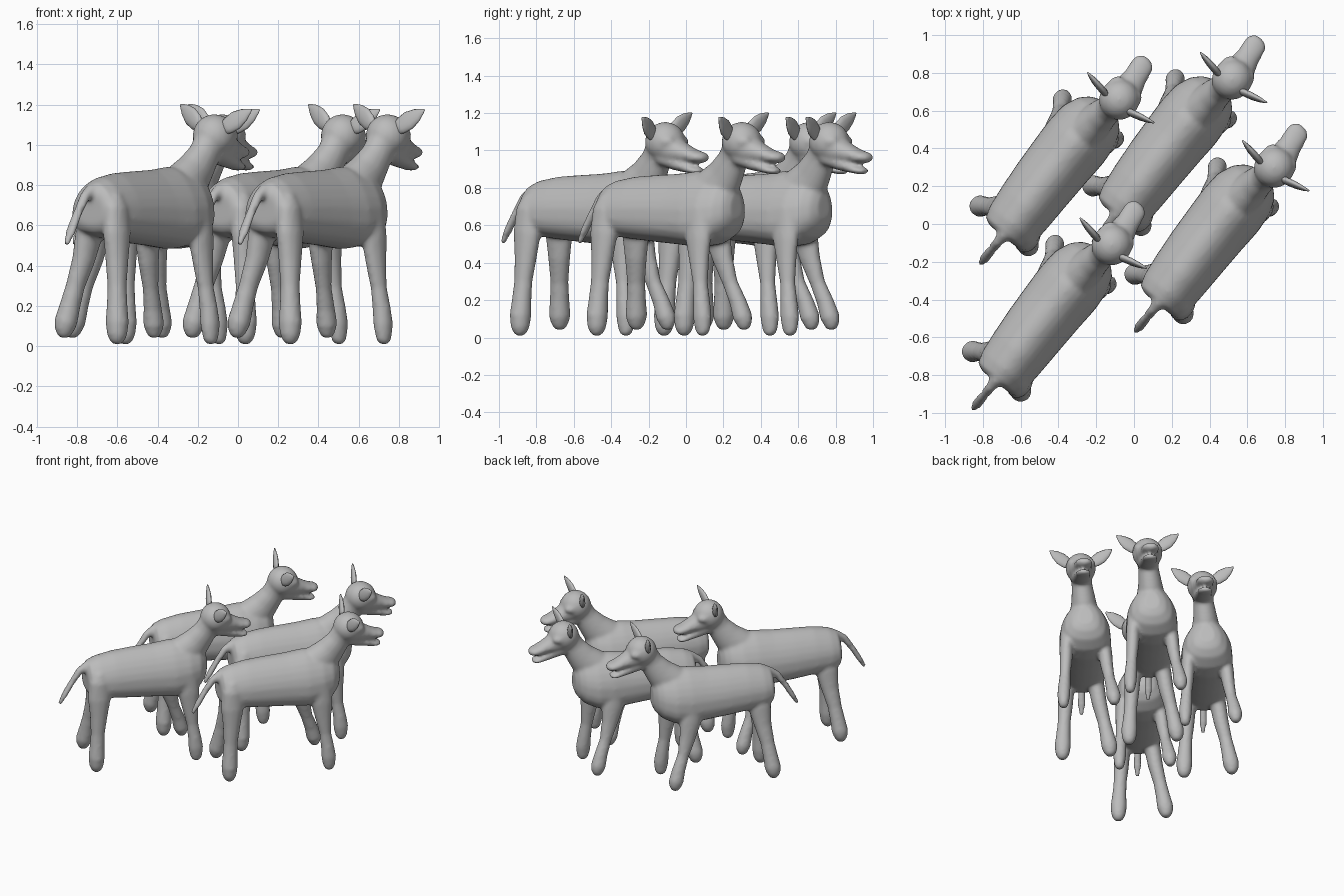
import bpy, bmesh, math
from mathutils import Vector, Matrix

if "Cube" in bpy.data.objects:
    bpy.data.objects.remove(bpy.data.objects["Cube"])

hide = bpy.data.materials.new("grey hide")
hide.diffuse_color = (0.5, 0.5, 0.5, 1)
hide.use_nodes = True
hide.node_tree.nodes["Principled BSDF"].inputs["Base Color"].default_value = hide.diffuse_color

# Local frame of one animal: x forward, y to its left, z up


def loft(bm, pts, vertical=False, n=24, egg=0.0):
    """Closed skin through (x, y, z, half width, half height) rings."""
    P = [Vector(p[:3]) for p in pts]
    rings = []
    for i, p in enumerate(pts):
        t = P[min(i + 1, len(P) - 1)] - P[max(i - 1, 0)]
        if vertical:
            t = Vector((1, 0, 0))
        t.normalize()
        side = Vector((0, 1, 0))
        side = (side - t * side.dot(t)).normalized()
        up = t.cross(side)
        ring = []
        for k in range(n):
            a = 2 * math.pi * k / n
            c, s = math.cos(a), math.sin(a)
            w = p[3] * (1 - egg * s)
            if egg and s < 0:  # flatter belly
                s = -abs(s) ** .75
            ring.append(bm.verts.new(P[i] + side * w * c + up * p[4] * s))
        rings.append(ring)
    skin(bm, rings)


def skin(bm, rings):
    n = len(rings[0])
    for r, s in zip(rings, rings[1:]):
        for k in range(n):
            bm.faces.new((r[k], r[(k + 1) % n], s[(k + 1) % n], s[k]))
    bm.faces.new(rings[0][::-1])
    bm.faces.new(rings[-1])


def ball(bm, centre, radii, rot=None):
    m = Matrix.Translation(centre) @ (rot or Matrix()) @ Matrix.Diagonal((*radii, 1))
    bmesh.ops.create_uvsphere(bm, u_segments=20, v_segments=12, radius=1, matrix=m)


def leg(bm, top, foot, rings):
    """Leg from body to hoof; rings are (fraction to foot, z, half width, half length)."""
    loft(bm, [(top[0] + (foot[0] - top[0]) * f, top[1] + (foot[1] - top[1]) * f, z, w, l)
              for f, z, w, l in rings])


def finish(name, bm):
    bmesh.ops.recalc_face_normals(bm, faces=bm.faces)
    for f in bm.faces:
        f.smooth = True
    me = bpy.data.meshes.new(name)
    bm.to_mesh(me)
    bm.free()
    me.materials.append(hide)
    return me


# Torso, neck, head, legs and tail, fused later into one skin
bm = bmesh.new()
loft(bm, [(-.50, 0, .69, .09, .09), (-.48, 0, .69, .13, .125), (-.42, 0, .69, .15, .15),
          (-.30, .005, .693, .16, .168), (-.15, .01, .69, .168, .18), (0, .012, .687, .174, .19),
          (.13, .012, .687, .18, .205), (.24, .012, .69, .172, .195), (.32, .01, .70, .14, .165),
          (.365, .01, .705, .095, .12), (.385, .01, .705, .05, .07)],
     vertical=True, egg=.22)
loft(bm, [(.15, .01, .72, .13, .15), (.24, .005, .79, .105, .13), (.32, -.003, .87, .085, .105),
          (.38, -.015, .95, .073, .085), (.43, -.025, 1.04, .075, .08)])
ball(bm, (.45, -.025, 1.045), (.11, .108, .108))
# Muzzle and lower jaw, mouth slightly open
loft(bm, [(.44, -.025, 1.02, .09, .09), (.52, -.025, 1.0, .08, .07), (.60, -.015, .98, .063, .045),
          (.65, -.008, .967, .063, .034), (.68, -.003, .963, .06, .031), (.70, 0, .961, .045, .025),
          (.715, 0, .96, .024, .014)])
loft(bm, [(.44, -.025, .965, .075, .05), (.54, -.02, .93, .062, .04), (.62, -.012, .902, .056, .025),
          (.65, -.008, .893, .055, .021), (.675, -.005, .89, .043, .017), (.69, -.005, .89, .022, .01)])
for s in (1, -1):
    left = s > 0
    low = .04 if left else .01
    # Brow and eye
    ball(bm, (.515, -.022 + s * .075, 1.05), (.042, .022, .026), Matrix.Rotation(-s * .5, 4, 'Z'))
    # Front leg
    r = .052 if left else .046
    leg(bm, (.135, .15) if left else (.225, -.12), (.27, .215) if left else (.275, -.143),
        [(-.2, .74, .02, .03), (-.1, .66, .045, .075), (.05, .53, .05, .078), (.22, .42, .045, .06),
         (.5, .29, .038, .042), (.78, .19, .044, .047), (.95, .11, r, .053),
         (1, low + .04, r - .009, .045), (1, low + .012, .032, .034), (1, low, .018, .018)])
    # Hind leg
    leg(bm, (-.375, .09) if left else (-.425, -.11), (-.457, .199) if left else (-.457, -.138),
        [(-.15, .76, .02, .03), (-.08, .69, .05, .075), (.1, .56, .058, .082), (.3, .43, .053, .063),
         (.6, .30, .046, .05), (.8, .20, .051, .053), (.95, .12, .058, .058),
         (1, low + .045, .05, .05), (1, low + .015, .036, .036), (1, low, .02, .02)])
loft(bm, [(-.44, 0, .765, .04, .045), (-.49, 0, .775, .034, .035), (-.54, 0, .745, .026, .027),
          (-.60, 0, .66, .024, .022), (-.65, 0, .575, .028, .02), (-.69, 0, .505, .02, .012)])
body_mesh = finish("body", bm)

# Leaf-shaped ears: rings span the broad direction (up) and the thin one (forward)
ear_meshes = {}
for name, root, tip in (("left_ear", (.425, .04, 1.085), (.455, .195, 1.2)),
                        ("right_ear", (.425, -.085, 1.07), (.47, -.245, 1.175))):
    bm = bmesh.new()
    root, tip = Vector(root), Vector(tip)
    axis = (tip - root).normalized()
    thin = Vector((1, 0, 0))
    thin = (thin - axis * thin.dot(axis)).normalized()
    wide = axis.cross(thin)
    angles = [k * math.pi / 6 for k in range(12)]
    skin(bm, [[bm.verts.new(root.lerp(tip, f) + thin * t * math.cos(a) + wide * w * math.sin(a))
               for a in angles]
              for f, w, t in ((0, .025, .016), (.25, .044, .019), (.5, .048, .018),
                              (.75, .034, .013), (.92, .015, .007), (1, .004, .004))])
    ear_meshes[name] = finish(name, bm)

# Herd of four, all facing the same way
for i, (x, y) in enumerate([(-.42, -.445), (.44, -.035), (-.38, .325), (.217, .432)], 1):
    place = Matrix.Translation((x, y, 0)) @ Matrix.Rotation(math.radians(51), 4, 'Z')
    body = bpy.data.objects.new(f"animal_{i}_body", body_mesh)
    rm = body.modifiers.new("fuse", 'REMESH')
    rm.mode = 'VOXEL'
    rm.voxel_size = .012
    rm.use_smooth_shade = True
    sm = body.modifiers.new("soften", 'SMOOTH')
    sm.factor = .5
    sm.iterations = 8
    parts = [body] + [bpy.data.objects.new(f"animal_{i}_{n}", m) for n, m in ear_meshes.items()]
    for ob in parts:
        bpy.context.scene.collection.objects.link(ob)
        ob.matrix_world = place
